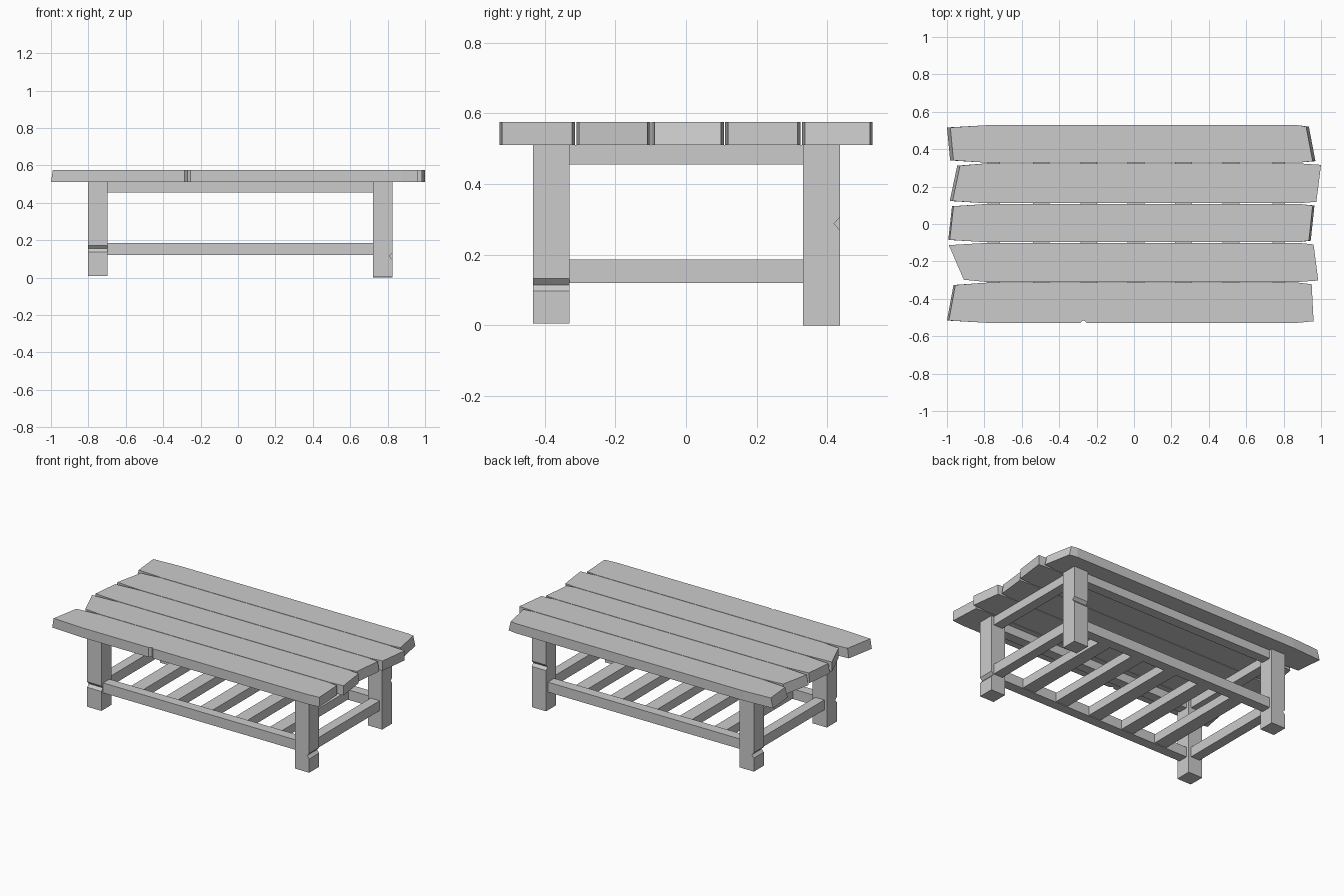
import bpy, bmesh
from math import pi
from mathutils import Matrix

if "Cube" in bpy.data.objects:
    bpy.data.objects.remove(bpy.data.objects["Cube"])


def add_mesh(name, verts, faces):
    mesh = bpy.data.meshes.new(name)
    mesh.from_pydata(verts, [], faces)
    bm = bmesh.new()
    bm.from_mesh(mesh)
    bmesh.ops.recalc_face_normals(bm, faces=bm.faces)
    bm.to_mesh(mesh)
    bm.free()
    obj = bpy.data.objects.new(name, mesh)
    bpy.context.collection.objects.link(obj)
    return obj


def prism(name, ring_a, ring_b):
    # Solid between two matching outlines
    n = len(ring_a)
    faces = [tuple(range(n)), tuple(range(n, 2 * n))]
    faces += [(i, (i + 1) % n, n + (i + 1) % n, n + i) for i in range(n)]
    return add_mesh(name, ring_a + ring_b, faces)


def box(name, x0, x1, y0, y1, z0, z1):
    ring = [(x0, y0), (x1, y0), (x1, y1), (x0, y1)]
    return prism(name, [(x, y, z0) for x, y in ring], [(x, y, z1) for x, y in ring])


def nick(x, y, depth, sign):
    # Small V cut in a plank edge; sign is the walking direction along x
    return [(x - sign * 0.016, y), (x, y + depth), (x + sign * 0.016, y)]


def plank(name, y0, y1, left, right, flare_l, flare_r, low_nicks=(), high_nicks=()):
    # left / right: x of the end at the low-y and high-y side
    out = [(left[0], y0 + 0.012), (-0.79, y0)]
    for x in low_nicks:
        out += nick(x, y0, 0.014, 1)
    out += [(0.88, y0), (right[0], y0 + 0.008), (right[1], y1 - 0.008), (0.88, y1)]
    for x in high_nicks:
        out += nick(x, y1, -0.01, -1)
    out += [(-0.79, y1), (left[1], y1 - 0.012)]

    def ring(z, fl, fr):
        return [(x - fl if x < -0.85 else x + fr if x > 0.9 else x, y, z) for x, y in out]
    prism(name, ring(0.511, flare_l, flare_r), ring(0.575, 0, 0))


# Table top: five rough planks, front to back
plank("plank_1", -0.528, -0.314, (-0.99, -0.955), (0.96, 0.95), 0.01, 0.0, low_nicks=(-0.27,))
plank("plank_2", -0.310, -0.101, (-0.91, -0.99), (0.985, 0.96), 0.0, 0.0)
plank("plank_3", -0.097, 0.107, (-0.985, -0.965), (0.935, 0.955), 0.008, 0.01)
plank("plank_4", 0.111, 0.324, (-0.97, -0.93), (0.975, 1.0), 0.015, 0.0)
plank("plank_5", 0.328, 0.528, (-0.965, -0.982), (0.955, 0.92), 0.018, 0.015, high_nicks=(-0.11, 0.05))


# Legs: square posts with one V groove on an outer face
def leg(name, x, y, angle, groove_z, base):
    w, h, d = 0.052, 0.018, 0.016
    prof = [(-w, base), (w, base), (w, groove_z - h), (w - d, groove_z),
            (w, groove_z + h), (w, 0.511), (-w, 0.511)]
    obj = prism(name, [(u, -w, z) for u, z in prof], [(u, w, z) for u, z in prof])
    obj.data.transform(Matrix.Translation((x, y, 0)) @ Matrix.Rotation(angle, 4, 'Z'))


leg("front_left_leg", -0.75, -0.381, -pi / 2, 0.155, 0.008)
leg("front_right_leg", 0.773, -0.381, 0, 0.115, 0.006)
leg("back_left_leg", -0.75, 0.383, pi, 0.115, 0.008)
leg("back_right_leg", 0.773, 0.383, pi / 2, 0.288, 0.0)

# Upper aprons and lower stretchers on all four sides
for part, z0, z1 in (("apron", 0.455, 0.511), ("stretcher", 0.12, 0.186)):
    for side, y in (("front", -0.381), ("back", 0.383)):
        box(f"{side}_{part}", -0.70, 0.722, y - 0.033, y + 0.033, z0, z1)
    for side, x in (("left", -0.75), ("right", 0.773)):
        box(f"{side}_{part}", x - 0.033, x + 0.033, -0.33, 0.332, z0, z1)

# Shelf slats across the lower stretchers
for i in range(5):
    x = -0.75 + (i + 1) * 1.523 / 6
    box(f"shelf_slat_{i + 1}", x - 0.045, x + 0.045, -0.35, 0.352, 0.124, 0.182)
